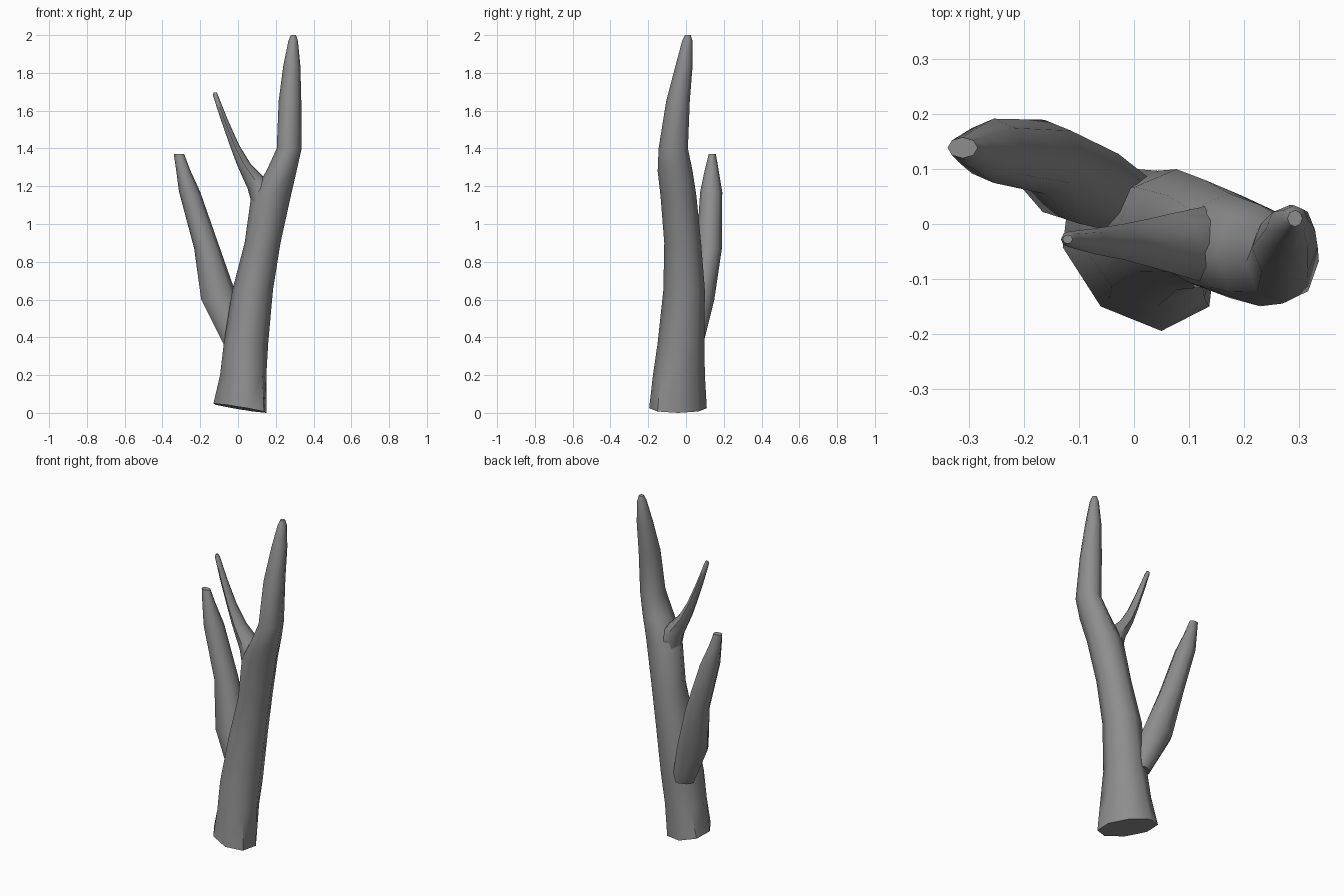
import bpy, bmesh, math

cube = bpy.data.objects.get("Cube")
if cube:
    bpy.data.objects.remove(cube)

bark = bpy.data.materials.new("grey_bark")
bark.use_nodes = True
colour = (0.27, 0.27, 0.27, 1)
bark.diffuse_color = colour
bark.node_tree.nodes["Principled BSDF"].inputs["Base Color"].default_value = colour

SIDES = 8


def limb(name, slices, tilt=0.0, skew=0.0):
    """Loft a limb through slices of (z, x min, x max, y min, y max)."""
    bm = bmesh.new()
    rings = []
    for i, (z, x0, x1, y0, y1) in enumerate(slices):
        fade = max(0, 1 - i / 2)
        ring = []
        for s in range(SIDES):
            a = math.tau * s / SIDES
            c, d = math.cos(a), math.sin(a)
            x = (x0 + x1) / 2 + c * (x1 - x0) / 2 + skew * fade * d
            y = (y0 + y1) / 2 + d * (y1 - y0) / 2
            lift = tilt * c if i == 0 else 0
            ring.append(bm.verts.new((x, y, z + lift)))
        rings.append(ring)
    for low, high in zip(rings, rings[1:]):
        for s in range(SIDES):
            t = (s + 1) % SIDES
            bm.faces.new((low[s], low[t], high[t], high[s]))
    bm.faces.new(rings[0][::-1])
    bm.faces.new(rings[-1])
    bmesh.ops.recalc_face_normals(bm, faces=bm.faces)
    mesh = bpy.data.meshes.new(name)
    bm.to_mesh(mesh)
    bm.free()
    mesh.materials.append(bark)
    obj = bpy.data.objects.new(name, mesh)
    bpy.context.collection.objects.link(obj)
    bpy.ops.object.select_all(action="DESELECT")
    obj.select_set(True)
    bpy.context.view_layer.objects.active = obj
    bpy.ops.object.shade_smooth_by_angle(angle=math.radians(50))
    return obj


# Main trunk, leaning to its left and tapering to a blunt tip
limb("trunk", [
    (0.025, -0.13, 0.15, -0.195, 0.11),
    (0.20, -0.095, 0.15, -0.175, 0.10),
    (0.37, -0.075, 0.16, -0.15, 0.097),
    (0.65, -0.03, 0.185, -0.12, 0.10),
    (0.90, 0.035, 0.225, -0.115, 0.08),
    (1.15, 0.07, 0.28, -0.135, 0.055),
    (1.28, 0.15, 0.31, -0.15, 0.035),
    (1.40, 0.205, 0.337, -0.145, 0.01),
    (1.65, 0.215, 0.335, -0.105, 0.02),
    (1.84, 0.24, 0.33, -0.055, 0.035),
    (1.97, 0.267, 0.317, -0.02, 0.034),
    (2.00, 0.28, 0.307, -0.005, 0.025),
], tilt=-0.025, skew=-0.04)

# Thick side branch, rising from the back right of the trunk
limb("side_branch", [
    (0.36, -0.075, 0.06, -0.02, 0.09),
    (0.60, -0.195, 0.0, 0.0, 0.15),
    (0.87, -0.232, -0.095, 0.055, 0.19),
    (1.17, -0.312, -0.20, 0.075, 0.192),
    (1.29, -0.328, -0.255, 0.10, 0.172),
    (1.37, -0.34, -0.285, 0.12, 0.158),
])

# Thin twig, forking off below the upper trunk
limb("twig", [
    (1.10, 0.075, 0.22, -0.12, 0.04),
    (1.19, 0.05, 0.19, -0.105, 0.03),
    (1.26, 0.018, 0.125, -0.09, 0.02),
    (1.32, -0.008, 0.066, -0.078, 0.01),
    (1.42, -0.045, 0.005, -0.065, 0.0),
    (1.55, -0.09, -0.053, -0.055, -0.008),
    (1.68, -0.133, -0.105, -0.042, -0.014),
    (1.695, -0.13, -0.112, -0.036, -0.02),
])
